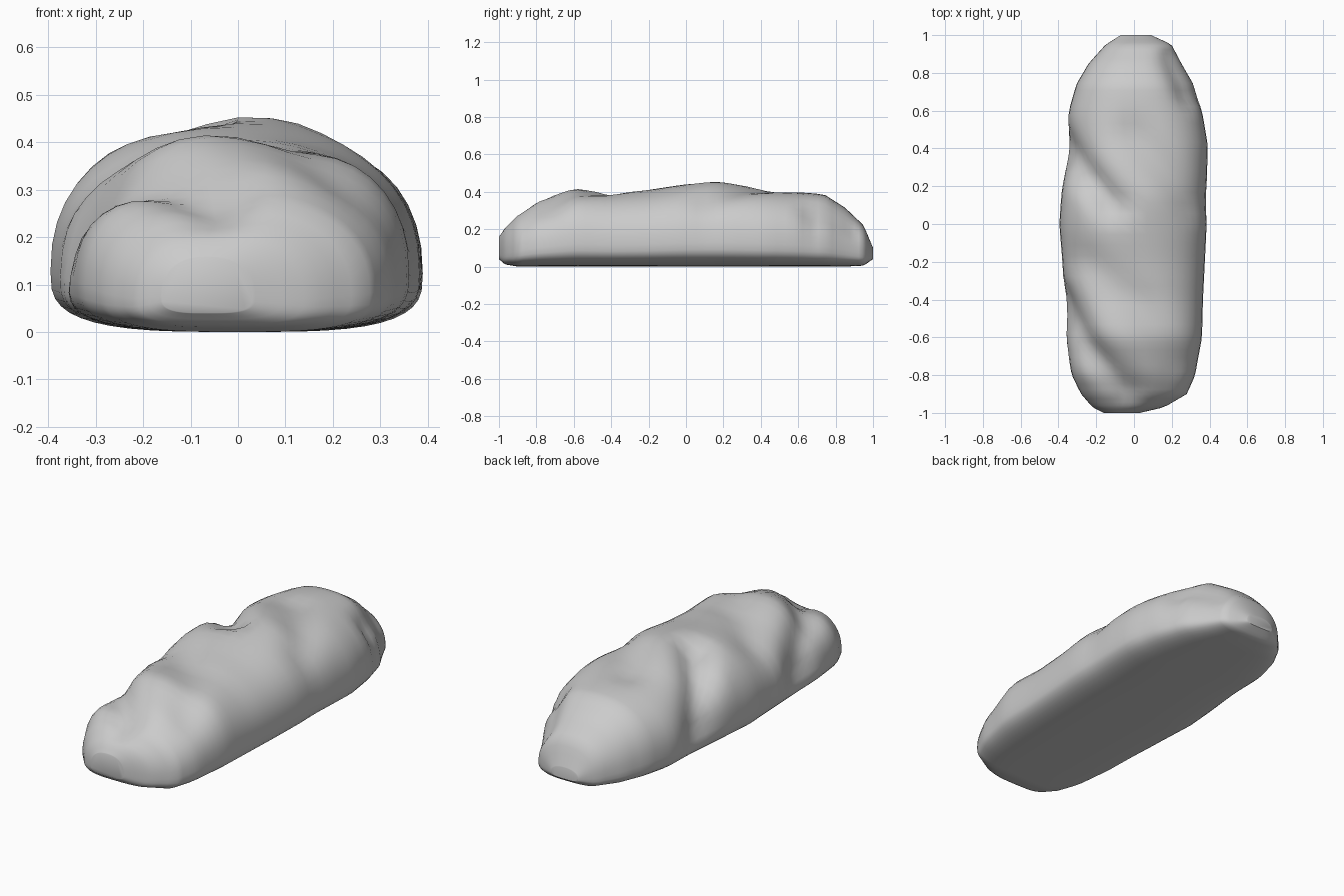
import bpy, bmesh, math
from mathutils import Vector

cube = bpy.data.objects.get("Cube")
if cube:
    bpy.data.objects.remove(cube, do_unlink=True)

# One flat crust colour
crust = bpy.data.materials.new("light_grey_crust")
crust.use_nodes = True
colour = (0.6, 0.6, 0.6, 1)
crust.diffuse_color = colour
crust.node_tree.nodes["Principled BSDF"].inputs["Base Color"].default_value = colour

# Loaf stations: y, right edge, left edge, top, underside
STATIONS = [
    (-1.0, -.16, .03, .16, .04), (-.97, -.22, .16, .21, .012), (-.9, -.28, .28, .28, 0),
    (-.8, -.33, .325, .345, 0), (-.6, -.367, .36, .42, 0), (-.4, -.37, .365, .40, 0),
    (-.2, -.38, .375, .41, 0), (0, -.395, .385, .44, 0), (.15, -.385, .385, .458, 0),
    (.42, -.355, .39, .42, 0), (.6, -.345, .36, .40, 0), (.74, -.305, .32, .385, 0),
    (.85, -.24, .255, .315, 0), (.95, -.15, .20, .22, .005), (1.0, -.07, .09, .10, .04),
]

# Slanting creases: path in plan, half width, depth
CREASES = [
    ([(-.40, -.40), (-.28, -.62), (-.05, -.88)], .075, .20),
    ([(.22, -.75), (.02, -.42), (-.25, -.2)], .09, .07),
    ([(-.38, .42), (-.27, .27), (-.12, .11)], .075, .19),
    ([(.30, .12), (.15, .30), (.0, .48)], .09, .08),
    ([(.20, .88), (.29, .68)], .06, .14),
]


def station(y):
    for a, b in zip(STATIONS, STATIONS[1:]):
        if y <= b[0] + 1e-6:
            t = (y - a[0]) / (b[0] - a[0])
            return [p + (q - p) * t for p, q in zip(a[1:], b[1:])]


def crease_depth(x, y):
    """Strongest inward pinch at a point of the plan."""
    point, deepest = Vector((x, y)), 0
    for path, width, depth in CREASES:
        for a, b in zip(path, path[1:]):
            a, b = Vector(a), Vector(b)
            t = (point - a).dot(b - a) / (b - a).length_squared
            gap = (point - a.lerp(b, min(1, max(0, t)))).length
            deepest = max(deepest, depth * math.exp(-(gap / width) ** 2))
    return deepest


def power(value, n):
    return math.copysign(abs(value) ** (2 / n), value)


def ring(y, sides=44):
    """Domed cross-section with a flat, round-cornered underside."""
    left, right, top, low = station(y)
    middle, half = (left + right) / 2, (right - left) / 2
    waist = low + (top - low) * .29
    points = []
    for i in range(sides):
        angle = math.tau * i / sides
        c, s = math.cos(angle), math.sin(angle)
        n = 2.3 if s >= 0 else 3.2
        x = middle + half * power(c, n)
        z = waist + power(s, n) * ((top - waist) if s >= 0 else (waist - low))
        pinch = crease_depth(x, y) * min(1, max(0, (z - .04) / .14))
        points.append((x * (1 - pinch * .6), y, z - (z - .03) * pinch))
    return points


# Loft the loaf, with closer rings toward the rounded ends
bm = bmesh.new()
count = 56
rings = []
for i in range(count + 1):
    y = -math.cos(math.pi * i / count)
    rings.append([bm.verts.new(p) for p in ring(y)])
for a, b in zip(rings, rings[1:]):
    for i in range(len(a)):
        j = (i + 1) % len(a)
        bm.faces.new((a[i], a[j], b[j], b[i]))
bm.faces.new(rings[0])
bm.faces.new(rings[-1])
bmesh.ops.recalc_face_normals(bm, faces=bm.faces)
mesh = bpy.data.meshes.new("bread_loaf")
bm.to_mesh(mesh)
bm.free()
mesh.materials.append(crust)
loaf = bpy.data.objects.new("bread_loaf", mesh)
bpy.context.collection.objects.link(loaf)
bpy.context.view_layer.objects.active = loaf
loaf.select_set(True)
bpy.ops.object.shade_smooth_by_angle(angle=math.radians(50))
